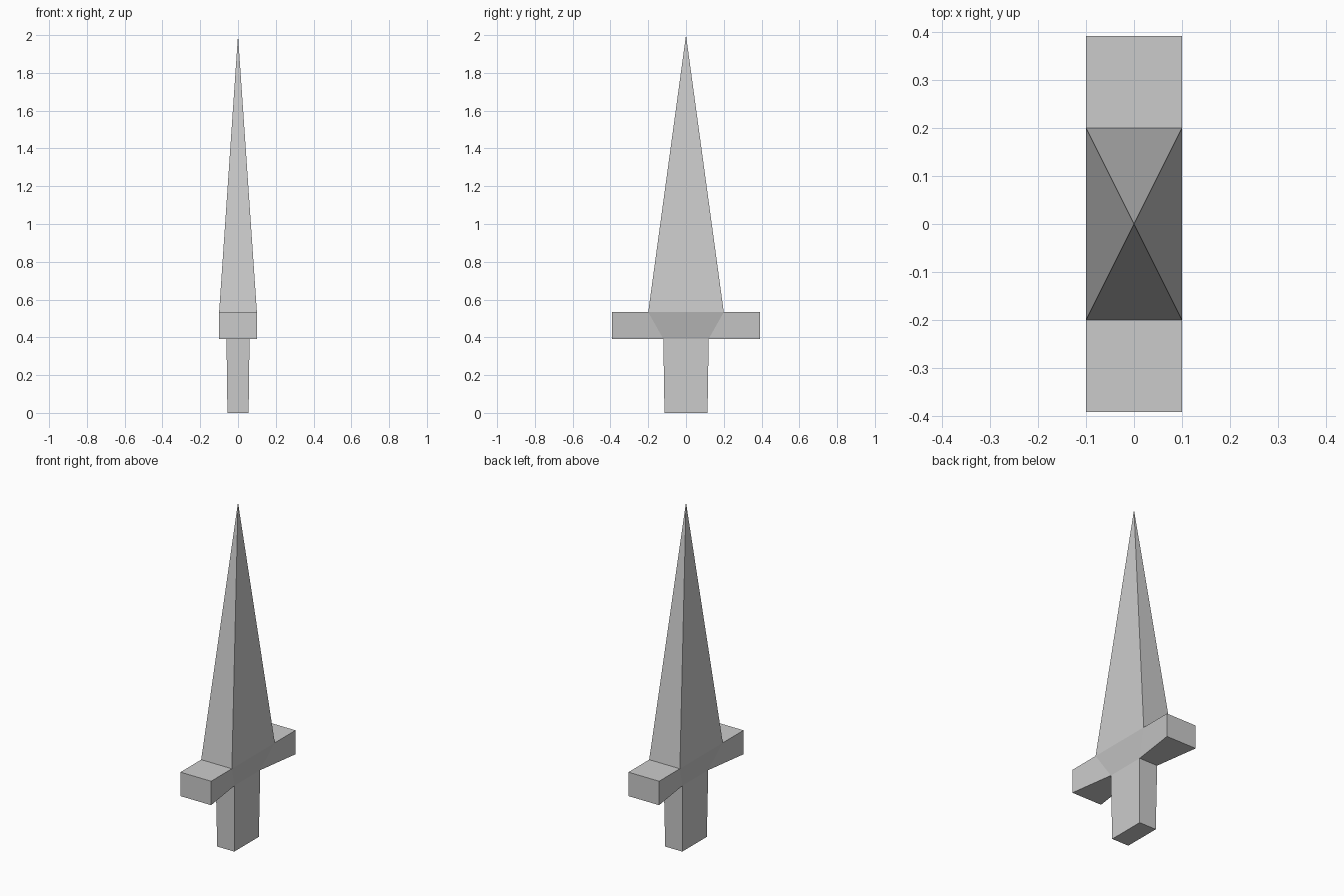
import bpy, bmesh

if "Cube" in bpy.data.objects:
    bpy.data.objects.remove(bpy.data.objects["Cube"])

BLADE_TIP = 2.0
GUARD_TOP, GUARD_BOTTOM = 0.533, 0.392
GUARD_END, GUARD_HALF = 0.393, 0.1

bm = bmesh.new()


def ring(hx, hy, z):
    return [bm.verts.new((sx * hx, sy * hy, z))
            for sx, sy in ((-1, -1), (1, -1), (1, 1), (-1, 1))]


def bridge(low, high):
    return [bm.faces.new((low[i], low[(i + 1) % 4], high[(i + 1) % 4], high[i]))
            for i in range(4)]


# Grip, slightly tapered to the pommel end
pommel = ring(0.056, 0.114, 0.0)
collar = ring(0.061, 0.12, GUARD_BOTTOM)
bm.faces.new(pommel[::-1])
bridge(pommel, collar)

# Flared core between grip and blade
shoulder = ring(GUARD_HALF, 0.2, GUARD_TOP)
core = bridge(collar, shoulder)

# Four-sided blade coming to a point
tip = bm.verts.new((0, 0, BLADE_TIP))
for i in range(4):
    bm.faces.new((shoulder[i], shoulder[(i + 1) % 4], tip))

# Guard arms pulled out of the front and back core faces
for face, side in ((core[0], -1), (core[2], 1)):
    arm_end = bmesh.ops.extrude_discrete_faces(bm, faces=[face])["faces"][0]
    for v in arm_end.verts:
        v.co.x = GUARD_HALF if v.co.x > 0 else -GUARD_HALF
        v.co.y = side * GUARD_END

bmesh.ops.recalc_face_normals(bm, faces=bm.faces[:])
mesh = bpy.data.meshes.new("dagger")
bm.to_mesh(mesh)
bm.free()
bpy.context.collection.objects.link(bpy.data.objects.new("dagger", mesh))
